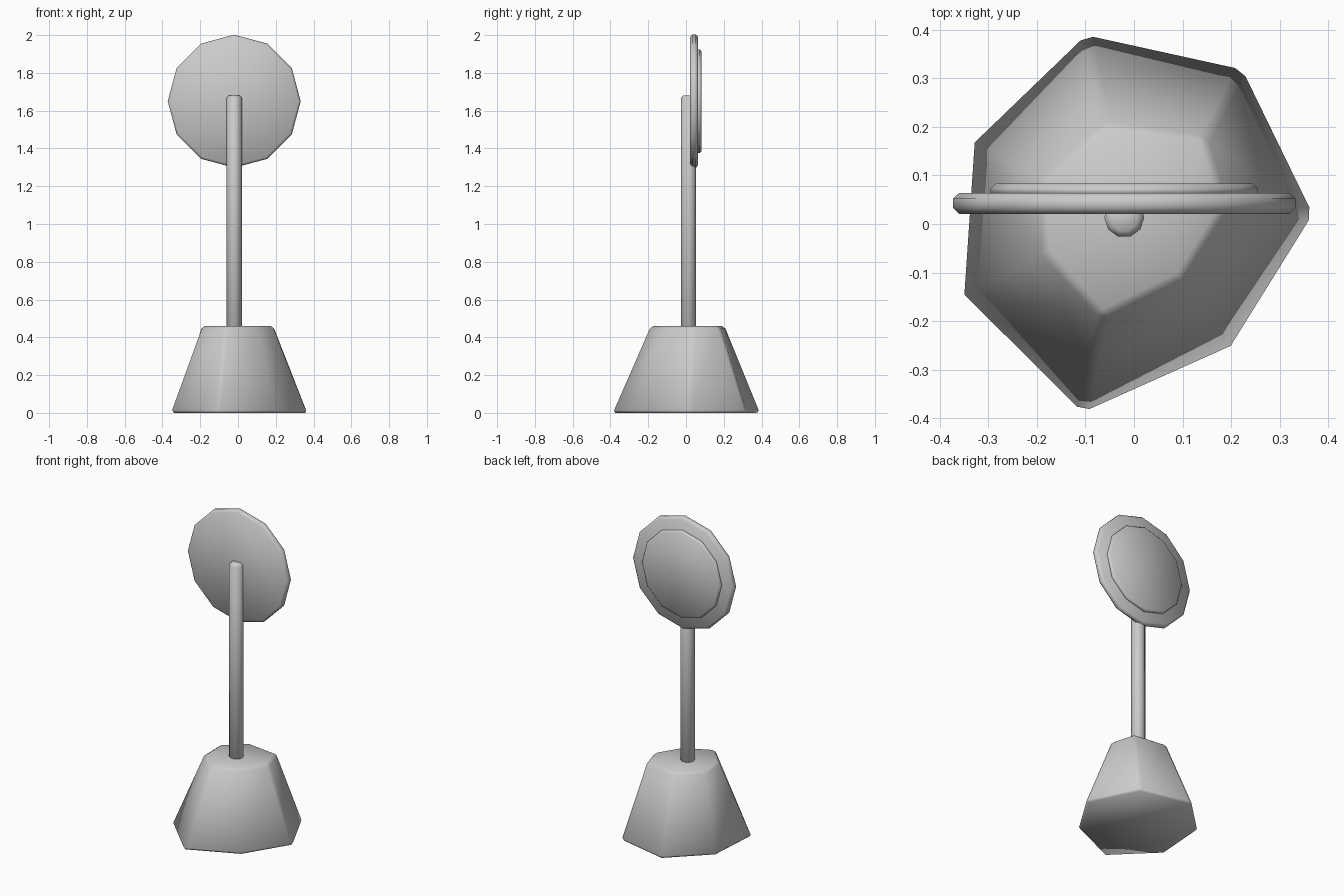
import bpy, bmesh, math

if "Cube" in bpy.data.objects:
    bpy.data.objects.remove(bpy.data.objects["Cube"])


def finish(obj, bevel, segments=1):
    """Soften the edges and shade smoothly."""
    mod = obj.modifiers.new("Bevel", 'BEVEL')
    mod.width = bevel
    mod.segments = segments
    mod.limit_method = 'ANGLE'
    mod.angle_limit = math.radians(45)
    bpy.ops.object.select_all(action='DESELECT')
    obj.select_set(True)
    bpy.context.view_layer.objects.active = obj
    bpy.ops.object.modifier_apply(modifier=mod.name)
    bpy.ops.object.shade_smooth_by_angle(angle=math.radians(60))


def loft(name, lower, upper, bevel, segments=1):
    """Closed solid between two rings of points."""
    bm = bmesh.new()
    a = [bm.verts.new(p) for p in lower]
    b = [bm.verts.new(p) for p in upper]
    n = len(a)
    bm.faces.new(a[::-1])
    bm.faces.new(b)
    for i in range(n):
        j = (i + 1) % n
        bm.faces.new((a[i], a[j], b[j], b[i]))
    bmesh.ops.recalc_face_normals(bm, faces=bm.faces)
    mesh = bpy.data.meshes.new(name)
    bm.to_mesh(mesh)
    bm.free()
    obj = bpy.data.objects.new(name, mesh)
    bpy.context.collection.objects.link(obj)
    finish(obj, bevel, segments)
    return obj


def disc(name, radius, y0, y1, bevel):
    """Upright twelve-sided plate facing along y."""
    def ring(y):
        return [(-0.02 + radius * math.cos(math.tau * i / 12), y,
                 1.65 + radius * math.sin(math.tau * i / 12)) for i in range(12)]
    return loft(name, ring(y0), ring(y1), bevel)


# Irregular seven-sided weighted foot
bottom = [(0.373, 0.02), (0.225, 0.322), (-0.10, 0.394), (-0.332, 0.17),
          (-0.354, -0.148), (-0.107, -0.393), (0.202, -0.255)]
top = [(0.19, 0.033), (0.148, 0.178), (-0.06, 0.205), (-0.19, 0.095),
       (-0.187, -0.06), (-0.065, -0.192), (0.10, -0.112)]
loft("base", [(x, y, 0) for x, y in bottom], [(x, y, 0.46) for x, y in top], 0.015)


# Post
def post_ring(z):
    return [(-0.02 + 0.041 * math.cos(math.tau * i / 10),
             0.013 + 0.041 * math.sin(math.tau * i / 10), z) for i in range(10)]


loft("post", post_ring(0.42), post_ring(1.68), 0.012)

# Round sign plate with a smaller raised panel on the back
disc("sign_plate", 0.352, 0.021, 0.064, 0.012)
disc("sign_panel", 0.275, 0.055, 0.083, 0.01)
